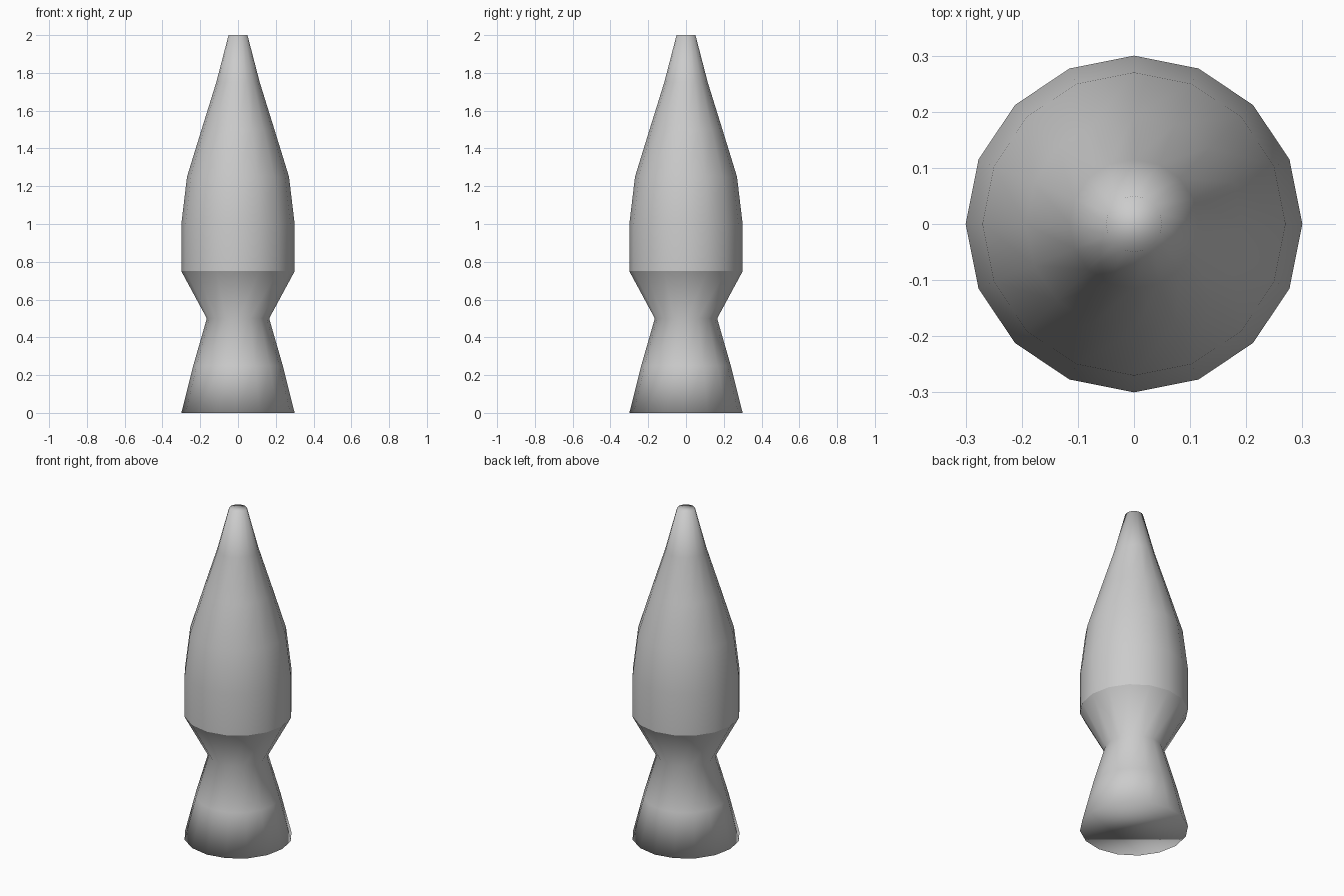
import bpy, bmesh
from math import cos, sin, pi

if "Cube" in bpy.data.objects:
    bpy.data.objects.remove(bpy.data.objects["Cube"])

SIDES = 16


def lathe(name, profile, cap_bottom=False, cap_top=False):
    bm = bmesh.new()
    rings = [[bm.verts.new((r * cos(2 * pi * i / SIDES), r * sin(2 * pi * i / SIDES), z))
              for i in range(SIDES)] for r, z in profile]
    for low, high in zip(rings, rings[1:]):
        for i in range(SIDES):
            j = (i + 1) % SIDES
            bm.faces.new((low[i], low[j], high[j], high[i]))
    if cap_bottom:
        bm.faces.new(rings[0][::-1])
    if cap_top:
        bm.faces.new(rings[-1])
    for face in bm.faces:
        face.smooth = True
    mesh = bpy.data.meshes.new(name)
    bm.to_mesh(mesh)
    bm.free()
    obj = bpy.data.objects.new(name, mesh)
    bpy.context.collection.objects.link(obj)
    return obj


# flared foot, pinched waist and shoulder
lathe("waisted_base", [(0.30, 0), (0.237, 0.25), (0.165, 0.5), (0.30, 0.75)], cap_bottom=True)

# straight body tapering to a blunt tip
lathe("tapered_body", [(0.30, 0.75), (0.30, 1.0), (0.27, 1.25), (0.193, 1.5),
                       (0.115, 1.75), (0.05, 2.0)], cap_top=True)
